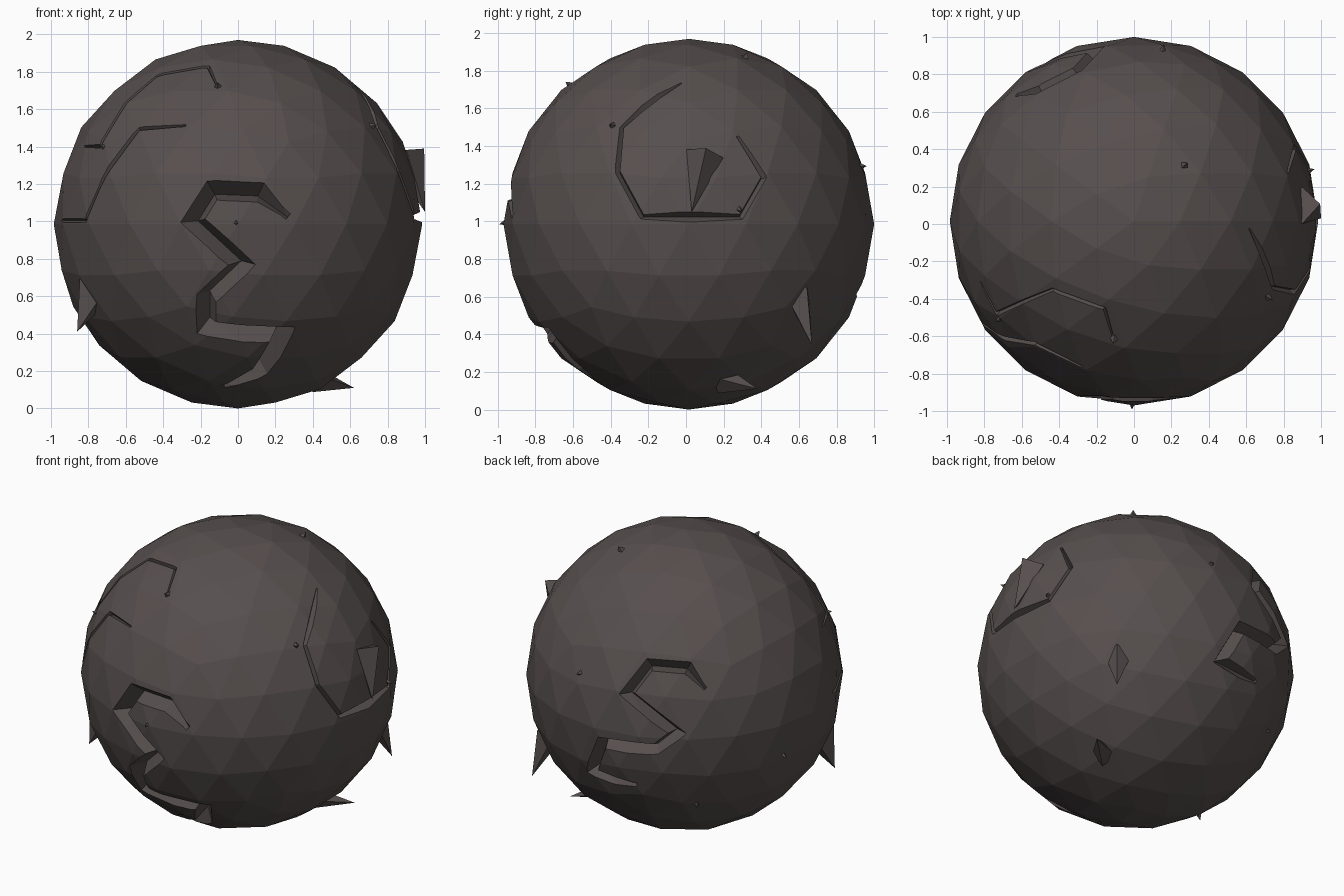
import bpy, bmesh, math
from mathutils import Vector

if "Cube" in bpy.data.objects:
    bpy.data.objects.remove(bpy.data.objects["Cube"])

R = 0.985
C = Vector((0, 0.015, 0.985))

stone = bpy.data.materials.new("dark brown stone")
stone.diffuse_color = (0.095, 0.078, 0.077, 1)
stone.use_nodes = True
stone.node_tree.nodes["Principled BSDF"].inputs["Base Color"].default_value = stone.diffuse_color


def finish(bm, name):
    bmesh.ops.recalc_face_normals(bm, faces=bm.faces)
    me = bpy.data.meshes.new(name)
    bm.to_mesh(me)
    bm.free()
    me.materials.append(stone)
    ob = bpy.data.objects.new(name, me)
    bpy.context.collection.objects.link(ob)
    return ob


def on_sphere(az, el, u, v):
    """Direction of the sphere point seen at (u, v) from heading az, height el."""
    a, e = math.radians(az), math.radians(el)
    right = Vector((math.cos(a), math.sin(a), 0))
    d = Vector((math.sin(a) * math.cos(e), -math.cos(a) * math.cos(e), math.sin(e)))
    w = math.sqrt(max(0, R * R - u * u - v * v))
    return (right * u + d.cross(right) * v + d * w).normalized()


def groove(name, az, el, pts, width, depth):
    """Cutter with a V section that follows a path on the sphere."""
    dirs = [on_sphere(az, el, u, v) for u, v in pts]
    bm = bmesh.new()
    rings = []
    for i, n in enumerate(dirs):
        before = (n - dirs[i - 1]).normalized() if i else None
        after = (dirs[i + 1] - n).normalized() if i < len(dirs) - 1 else None
        t = ((before or after) + (after or before)).normalized()
        stretch = 1 / max(0.6, t.dot(before or after))
        s = n.cross(t).normalized() * width * stretch
        p = C + n * R
        f = 0.12 if i in (0, len(dirs) - 1) else 1
        rings.append([bm.verts.new(q) for q in
                      (p + n * 0.08 + s * 1.3, p + n * 0.08 - s * 1.3, p - n * (0.02 + depth * f))])
    for a, b in zip(rings, rings[1:]):
        for k in range(3):
            bm.faces.new((a[k], a[(k + 1) % 3], b[(k + 1) % 3], b[k]))
    bm.faces.new(rings[0])
    bm.faces.new(rings[-1])
    bmesh.ops.triangulate(bm, faces=bm.faces)
    ob = finish(bm, name)
    ob.hide_render = True
    return ob


def spike(name, base, tip, radius, sides=4):
    base, tip = Vector(base), Vector(tip)
    ax = (tip - base).normalized()
    s = ax.cross(Vector((base - C))).normalized()
    t = ax.cross(s)
    bm = bmesh.new()
    ring = [bm.verts.new(base + (s * math.cos(k * math.tau / sides) + t * math.sin(k * math.tau / sides)) * radius)
            for k in range(sides)]
    top = bm.verts.new(tip)
    bm.faces.new(ring)
    for k in range(sides):
        bm.faces.new((ring[k], ring[(k + 1) % sides], top))
    return finish(bm, name)


# faceted boulder
bm = bmesh.new()
bmesh.ops.create_icosphere(bm, subdivisions=3, radius=R)
bmesh.ops.translate(bm, verts=bm.verts, vec=C)
boulder = finish(bm, "boulder")

# carved grooves: deep zigzags front and back, shallow spirals on the sides
cutters = [
    groove("front_groove", 0, 0,
           [(.27, .04), (.12, .17), (-.14, .18), (-.24, .02), (.02, -.22), (-.17, -.40),
            (-.17, -.56), (.24, -.60), (.12, -.80), (-.08, -.88)], .075, .09),
    groove("back_groove", 215, 25,
           [(.13, -.10), (.02, .03), (-.22, .05), (-.36, -.13), (-.05, -.38), (-.18, -.48),
            (-.52, -.44), (-.58, -.62), (-.30, -.70)], .06, .07),
    groove("right_spiral", 90, 0,
           [(.26, .47), (.40, .25), (.28, .04), (-.25, .04), (-.38, .28), (-.36, .52),
            (-.04, .76)], .035, .02),
    groove("left_spiral_upper", 0, 0,
           [(-.11, .74), (-.16, .85), (-.44, .80), (-.60, .65), (-.74, .42), (-.83, .42)], .03, .015),
    groove("left_spiral_lower", 0, 0,
           [(-.28, .53), (-.53, .51), (-.75, .20), (-.82, .02), (-.95, .02)], .03, .015),
]
for c in cutters:
    m = boulder.modifiers.new(c.name, 'BOOLEAN')
    m.operation, m.solver, m.object = 'DIFFERENCE', 'EXACT', c
    m.use_self = True
bpy.context.view_layer.update()
carved = bpy.data.meshes.new_from_object(boulder.evaluated_get(bpy.context.evaluated_depsgraph_get()))
boulder.modifiers.clear()
boulder.data = carved
for c in cutters:
    bpy.data.objects.remove(c)

# large jutting shards
spike("shard_back_right", (.62, .59, .62), (.70, .67, .34), .085)
spike("shard_low_right", (.40, .19, .16), (.62, .38, .11), .075)
spike("shard_left", (-.74, -.34, .68), (-.86, -.385, .41), .13)

# raised slab on the right side
spike("slab_right", (.90, .10, 1.36), (1.0, .03, 1.05), .10)

# small thorns scattered over the surface
thorns = [(-.11, -.65, .75), (-.73, -.53, .41), (.74, -.42, .53), (.97, .28, .07), (.28, .31, .90),
          (-.01, -.97, 0), (.16, .95, .31), (-.97, .25, -.25), (-.54, .64, -.52)]
for i, p in enumerate(thorns):
    n = Vector(p).normalized()
    tilt = Vector((0, 0, .02))
    spike(f"thorn_{i + 1}", C + n * (R - .05) + tilt, C + n * (R + .022), .035)
